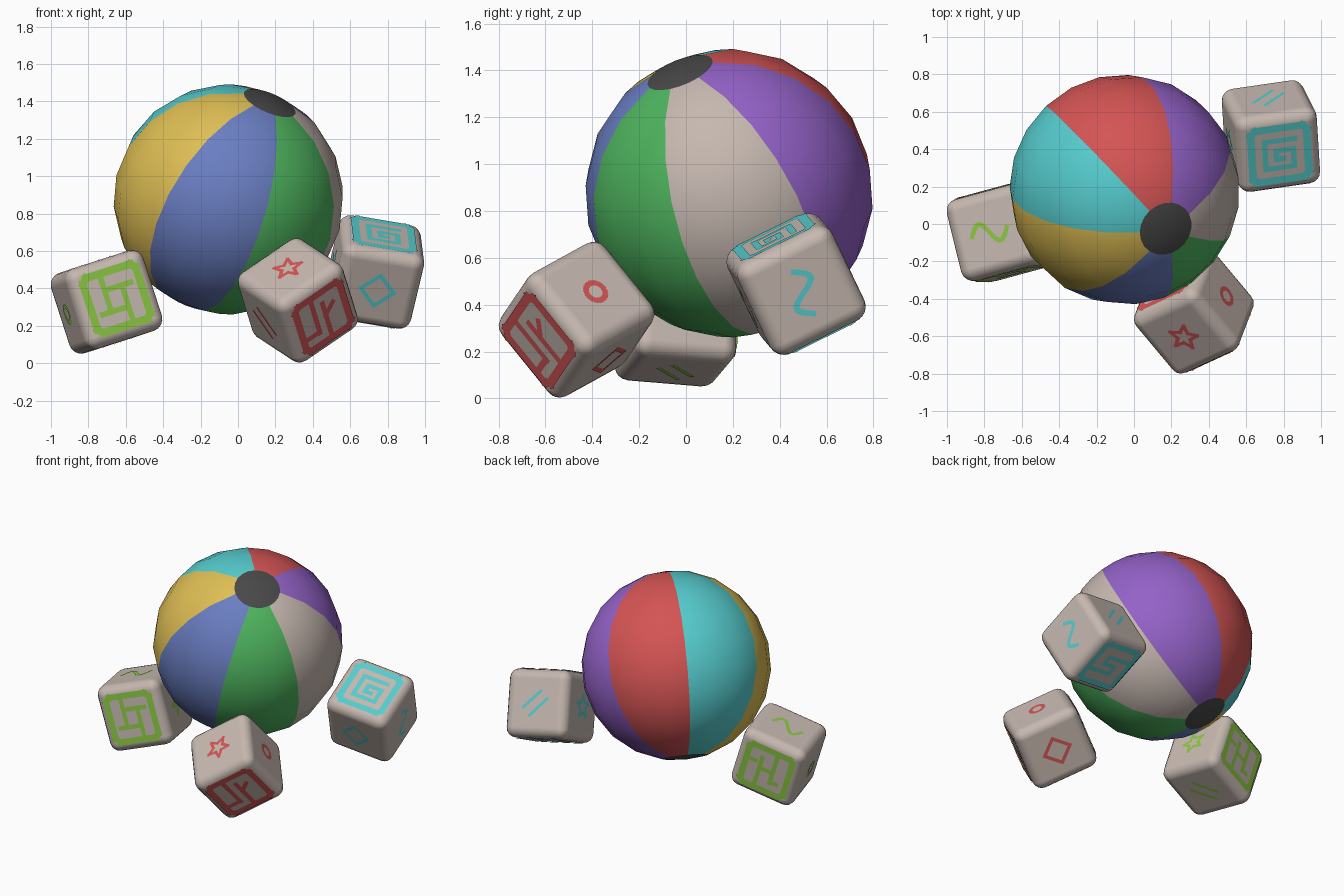
import bpy, bmesh, math
from mathutils import Matrix, Vector

if "Cube" in bpy.data.objects:
    bpy.data.objects.remove(bpy.data.objects["Cube"])


def mat(name, r, g, b):
    lin = [((c / 255 + 0.055) / 1.055) ** 2.4 for c in (r, g, b)]
    m = bpy.data.materials.new(name)
    m.diffuse_color = (*lin, 1)
    m.use_nodes = True
    m.node_tree.nodes["Principled BSDF"].inputs["Base Color"].default_value = m.diffuse_color
    return m


YELLOW = mat("yellow", 222, 190, 84)
BLUE = mat("blue", 106, 126, 194)
GREEN = mat("green", 78, 180, 94)
PALE = mat("pale_grey", 198, 184, 176)
PURPLE = mat("purple", 148, 98, 200)
RED = mat("red", 213, 84, 84)
CYAN = mat("cyan", 86, 204, 206)
DARK = mat("dark_grey", 72, 72, 72)
LIME = mat("lime", 138, 198, 66)


def frame_matrix(center, z_dir, x_dir):
    """Local z along z_dir, local x close to x_dir."""
    z = Vector(z_dir).normalized()
    x = Vector(x_dir)
    x = (x - z * x.dot(z)).normalized()
    rot = Matrix((x, z.cross(x), z)).transposed().to_4x4()
    return Matrix.Translation(center) @ rot


def make_object(name, bm, mats, matrix):
    me = bpy.data.meshes.new(name)
    bm.to_mesh(me)
    bm.free()
    for m in mats:
        me.materials.append(m)
    ob = bpy.data.objects.new(name, me)
    bpy.context.collection.objects.link(ob)
    ob.matrix_world = matrix
    return ob


# ---- beach ball: seven coloured gores and two dark end caps
def beach_ball():
    R, segs = 0.616, 21
    bm = bmesh.new()
    lats = [math.radians(14 + 152 * i / 9) for i in range(10)]
    rings = []
    for t in lats:
        ring = []
        for s in range(segs):
            a = math.pi + 2 * math.pi * s / segs
            ring.append(bm.verts.new((R * math.sin(t) * math.cos(a),
                                      R * math.sin(t) * math.sin(a), R * math.cos(t))))
        rings.append(ring)
    top, bottom = bm.verts.new((0, 0, R)), bm.verts.new((0, 0, -R))
    for s in range(segs):
        n = (s + 1) % segs
        for up, low in zip(rings, rings[1:]):
            f = bm.faces.new((up[s], low[s], low[n], up[n]))
            f.material_index = s // 3
        for f in (bm.faces.new((top, rings[0][s], rings[0][n])),
                  bm.faces.new((bottom, rings[-1][n], rings[-1][s]))):
            f.material_index = 7
    for f in bm.faces:
        f.smooth = True
    make_object("beach_ball", bm, [YELLOW, BLUE, GREEN, PALE, PURPLE, RED, CYAN, DARK],
                frame_matrix((-0.05, 0.184, 0.876), (0.367, -0.35, 0.862), (1, 0, 0)))


# ---- painted marks: lists of (polyline points, stroke width) in face coordinates
def polygon(n, radii, turn=math.pi / 2):
    pts = [(radii[i % len(radii)] * math.cos(turn + 2 * math.pi * i / n),
            radii[i % len(radii)] * math.sin(turn + 2 * math.pi * i / n)) for i in range(n)]
    return pts + pts[:1]


H, C = 0.153, 0.128
BORDER = ([(H, -C), (H, C), (C, H), (-C, H), (-H, C), (-H, -C), (-C, -H), (C, -H), (H, -C)], 0.042)
WAVE = [(0.055 * math.sin(2 * math.pi * t / 14), 0.1 - 0.2 * t / 14) for t in range(15)]
W = 0.03
MARKS = {
    "ring": [(polygon(14, [0.044]), 0.024)],
    "star": [(polygon(10, [0.078, 0.036]), 0.02)],
    "diamond": [(polygon(4, [0.09]), 0.022)],
    "lines": [([(-0.085, -0.03), (0.035, 0.08)], 0.02), ([(-0.035, -0.08), (0.085, 0.03)], 0.02)],
    "wave": [(WAVE, 0.024)],
    "wave_side": [([(y, -x) for x, y in WAVE], 0.024)],
    # framed maze patterns
    "spiral": [BORDER, ([(0.085, 0.08), (-0.08, 0.08), (-0.08, -0.08), (0.075, -0.08), (0.075, 0.02),
                         (-0.02, 0.02), (-0.02, -0.03), (0.02, -0.03)], W)],
    "bend": [BORDER, ([(0.13, 0.06), (-0.05, 0.06), (-0.05, 0), (0.05, 0), (0.05, -0.06),
                       (-0.13, -0.06)], W)],
    "hatch": [BORDER, ([(-0.05, -0.06), (-0.05, 0.06), (0.05, 0.06), (0.05, -0.06), (-0.05, -0.06)], W),
              ([(-0.05, 0.06), (-0.05, 0.13)], W), ([(0.05, 0.06), (0.1, 0.06)], W),
              ([(0.05, -0.06), (0.05, -0.13)], W), ([(-0.05, -0.06), (-0.1, -0.06)], W)],
    "bars": [BORDER, ([(-0.045, 0.13), (-0.045, -0.08)], W), ([(0.02, -0.13), (0.02, 0.08)], W),
             ([(0.02, 0), (0.08, 0.05)], W), ([(-0.13, -0.075), (-0.045, -0.075)], W)],
    "comb": [BORDER, ([(-0.05, 0.08), (-0.05, -0.13)], W), ([(0.045, 0.13), (0.045, -0.08)], W),
             ([(-0.05, 0), (0.045, 0)], W), ([(0.045, -0.07), (0.09, -0.07)], W),
             ([(-0.13, 0.04), (-0.09, 0.04)], W)],
}
HALF, ROUND = 0.225, 0.065


def paint(bm, normal, up, mark):
    """Lay flat stroke quads just above the cube face with this normal."""
    n, v = Vector(normal), Vector(up)
    u = v.cross(n)
    for pts, w in MARKS[mark]:
        for p, q in zip(pts, pts[1:]):
            p, q = Vector(p), Vector(q)
            d = (q - p).normalized() * w / 2
            s = Vector((-d.y, d.x))
            corners = (p - d - s, q + d - s, q + d + s, p - d + s)
            bm.faces.new([bm.verts.new(u * c.x + v * c.y + n * (HALF + 0.003)) for c in corners])


# ---- toy block: rounded cube plus one object of painted marks
def block(name, center, z_dir, x_dir, colour, marks):
    matrix = frame_matrix(center, z_dir, x_dir)
    bm = bmesh.new()
    bmesh.ops.create_cube(bm, size=2 * HALF)
    for f in bm.faces:
        f.smooth = True
    ob = make_object(name + "_block", bm, [PALE], matrix)
    bev = ob.modifiers.new("round_edges", "BEVEL")
    bev.width, bev.segments, bev.harden_normals = ROUND, 4, True
    bm = bmesh.new()
    X, Y, Z = (1, 0, 0), (0, 1, 0), (0, 0, 1)
    sides = [(Z, Y), ((0, 0, -1), Y), (X, Z), ((-1, 0, 0), Z), (Y, Z), ((0, -1, 0), Z)]
    for (normal, up), mark in zip(sides, marks):
        paint(bm, normal, up, mark)
    make_object(name + "_painted_marks", bm, [colour], matrix)


beach_ball()
# marks order: +z, -z (framed), +x, -x, +y, -y
block("red", (0.32, -0.467, 0.336), (0.59, -0.705, -0.388), (0.76, 0.39, 0.55), RED,
      ["bars", "comb", "ring", "lines", "star", "diamond"])
block("lime", (-0.703, -0.045, 0.328), (0.237, -0.968, 0.08), (0.921, 0.25, 0.295), LIME,
      ["hatch", "comb", "star", "ring", "wave_side", "lines"])
block("cyan", (0.732, 0.47, 0.488), (0.21, -0.42, 0.88), (0.978, 0.137, -0.156), CYAN,
      ["spiral", "bend", "wave", "star", "lines", "diamond"])
